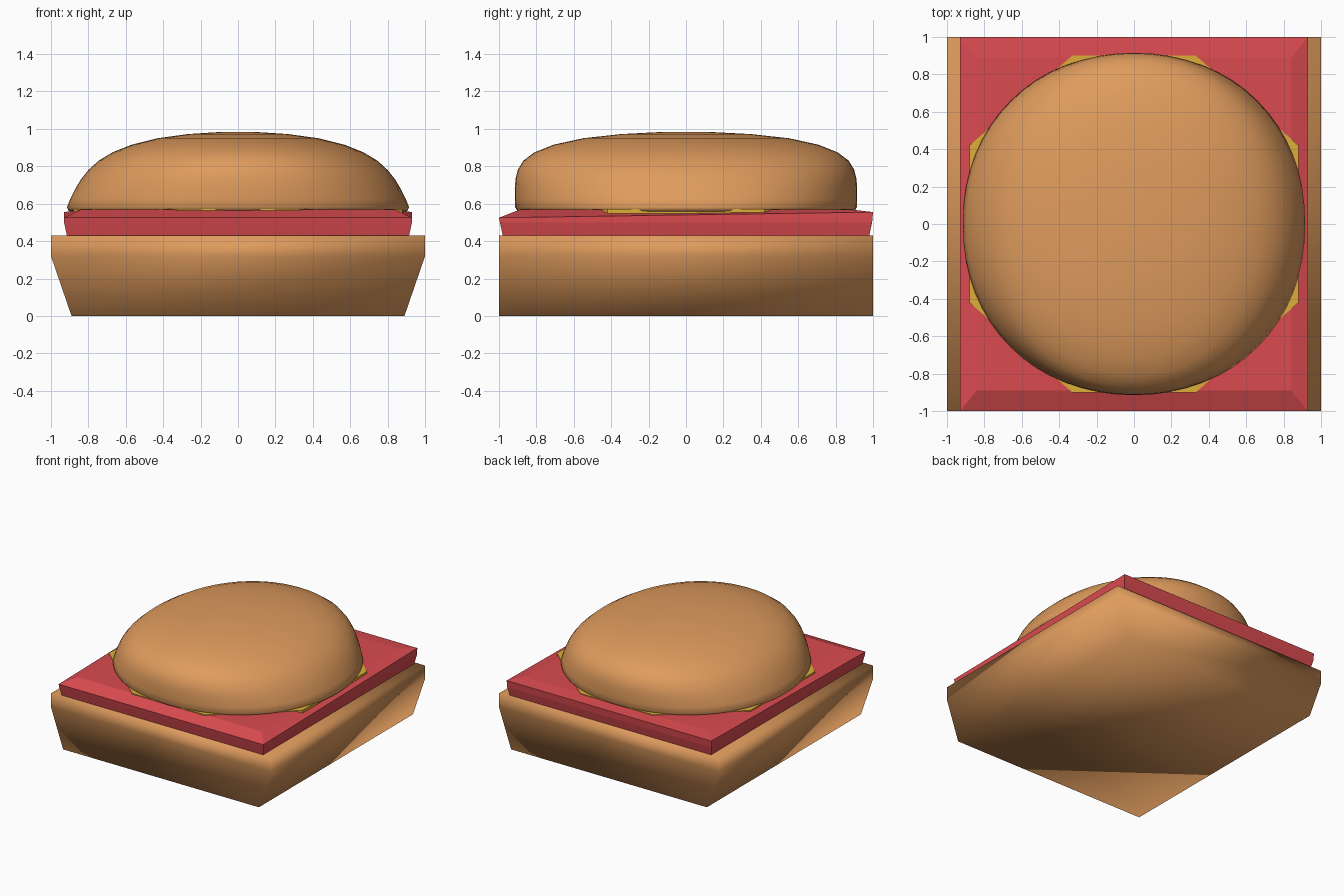
import bpy, bmesh, math

if "Cube" in bpy.data.objects:
    bpy.data.objects.remove(bpy.data.objects["Cube"])


def material(name, rgb):
    m = bpy.data.materials.new(name)
    m.diffuse_color = (*rgb, 1)
    m.use_nodes = True
    m.node_tree.nodes["Principled BSDF"].inputs["Base Color"].default_value = m.diffuse_color
    return m


bread = material("bread", (0.74, 0.33, 0.11))
red = material("red filling", (0.70, 0.07, 0.08))
yellow = material("yellow cheese", (0.72, 0.42, 0.04))


def loft(name, rings, mat, smooth=True):
    """Skin a stack of equal-length rings and cap both ends."""
    bm = bmesh.new()
    loops = [[bm.verts.new(p) for p in ring] for ring in rings]
    n = len(loops[0])
    for a, b in zip(loops, loops[1:]):
        for i in range(n):
            j = (i + 1) % n
            bm.faces.new((a[i], a[j], b[j], b[i]))
    bm.faces.new(loops[0][::-1])
    bm.faces.new(loops[-1])
    bmesh.ops.recalc_face_normals(bm, faces=bm.faces)
    for f in bm.faces:
        f.smooth = smooth
    me = bpy.data.meshes.new(name)
    bm.to_mesh(me)
    bm.free()
    me.materials.append(mat)
    ob = bpy.data.objects.new(name, me)
    bpy.context.collection.objects.link(ob)
    return ob


def rect(x, y, z_front, z_back=None):
    z_back = z_front if z_back is None else z_back
    return [(-x, -y, z_front), (x, -y, z_front), (x, y, z_back), (-x, y, z_back)]


def oval(rx, ry, z, n=64, power=2.12):
    ring = []
    for i in range(n):
        c, s = math.cos(2 * math.pi * i / n), math.sin(2 * math.pi * i / n)
        ring.append((rx * math.copysign(abs(c) ** (2 / power), c),
                     ry * math.copysign(abs(s) ** (2 / power), s), z))
    return ring


def octagon(x, y, cut_x, cut_y, z):
    return [(-cut_x, -y, z), (cut_x, -y, z), (x, -cut_y, z), (x, cut_y, z),
            (cut_x, y, z), (-cut_x, y, z), (-x, cut_y, z), (-x, -cut_y, z)]


# Square lower bun, sides flare outward
loft("bottom_bun", [rect(0.89, 1, 0), rect(1, 1, 0.32), rect(1, 1, 0.43)], bread)

# Red slab with a bevelled top, front edge a little lower than the back
loft("red_slab", [rect(0.915, 0.98, 0.43), rect(0.93, 0.995, 0.50),
                  rect(0.93, 1.0, 0.525, 0.555), rect(0.84, 0.89, 0.568)],
     red, smooth=False)

# Thin cheese sheet peeking out beneath the top bun
loft("cheese", [octagon(0.88, 0.90, 0.33, 0.42, 0.54),
                octagon(0.88, 0.90, 0.33, 0.42, 0.572)], yellow, smooth=False)

# Domed upper bun: (half width, half depth, height)
dome = [(0.84, 0.84, 0.555), (0.905, 0.90, 0.56), (0.915, 0.913, 0.58),
        (0.895, 0.915, 0.63), (0.87, 0.915, 0.68), (0.84, 0.912, 0.73),
        (0.80, 0.90, 0.78), (0.745, 0.87, 0.83), (0.67, 0.81, 0.875),
        (0.57, 0.71, 0.915), (0.43, 0.55, 0.95), (0.27, 0.35, 0.972),
        (0.12, 0.16, 0.982), (0.03, 0.04, 0.984)]
loft("top_bun", [oval(*d) for d in dome], bread)
